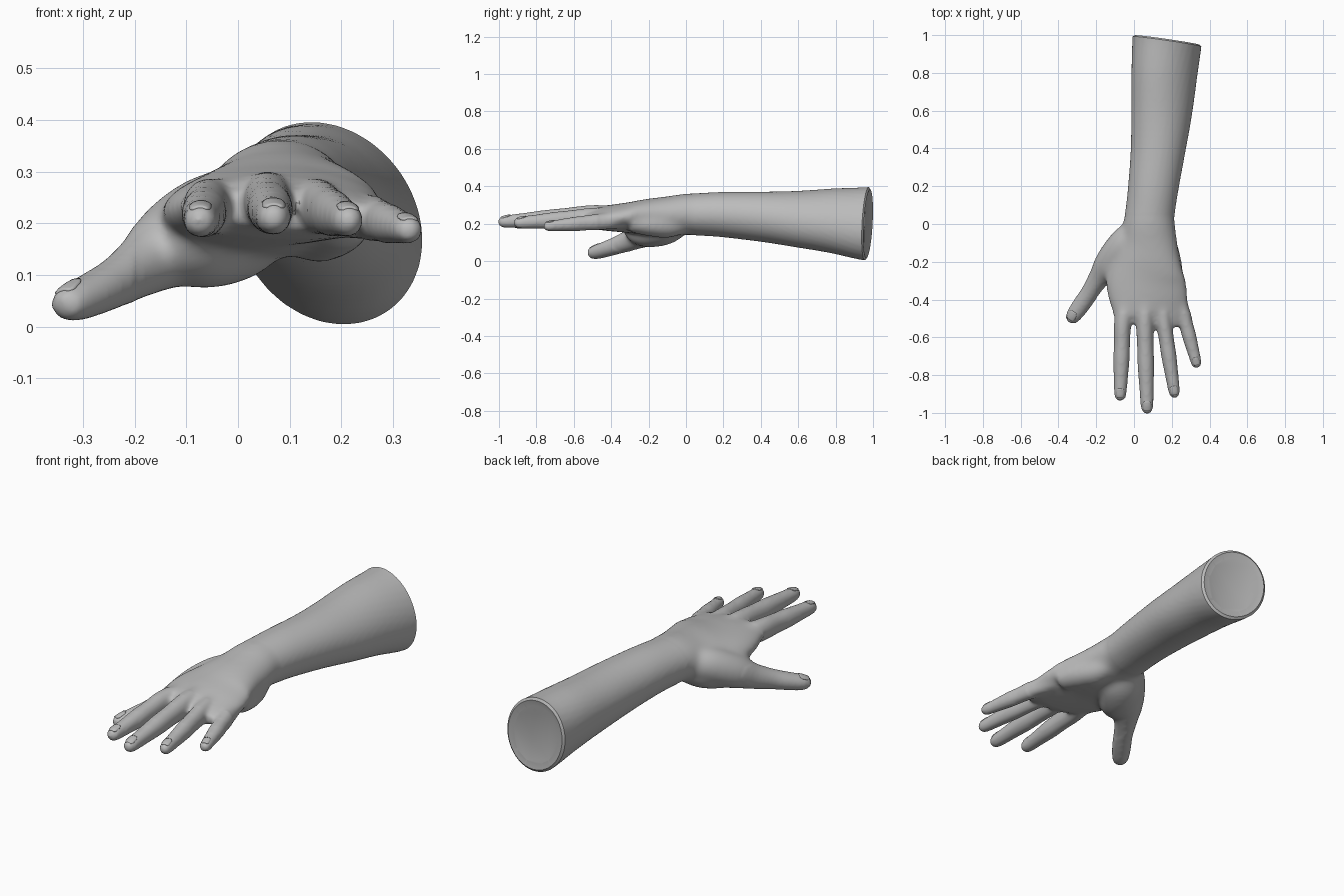
import bpy, bmesh, math
from mathutils import Vector
from mathutils.bvhtree import BVHTree

if "Cube" in bpy.data.objects:
    bpy.data.objects.remove(bpy.data.objects["Cube"])

skin = bpy.data.materials.new("plain grey")
skin.diffuse_color = (0.5, 0.5, 0.5, 1)
skin.use_nodes = True
skin.node_tree.nodes["Principled BSDF"].inputs["Base Color"].default_value = skin.diffuse_color
UP = Vector((0, 0, 1))


def resample(rows, steps=5):
    """Smooth curve through rows of (x, y, z, half width, half height, roll)."""
    pts = [rows[0]] + list(rows) + [rows[-1]]
    out = []
    for i in range(1, len(pts) - 2):
        for s in range(steps):
            t = s / steps
            out.append([0.5 * (2 * b + (c - a) * t + (2 * a - 5 * b + 4 * c - d) * t * t
                               + (3 * b - a - 3 * c + d) * t ** 3)
                        for a, b, c, d in zip(*pts[i - 1:i + 3])])
    return out + [list(rows[-1])]


def loft(bm, rows, sides=32):
    """Closed oval tube along a path of sections."""
    rows = resample([tuple(r) + (0,) * (6 - len(r)) for r in rows])
    rings = []
    for i, (x, y, z, rx, rz, roll) in enumerate(rows):
        a, b = rows[max(i - 1, 0)], rows[min(i + 1, len(rows) - 1)]
        tan = (Vector(b[:3]) - Vector(a[:3])).normalized()
        side = tan.cross(UP).normalized()
        top = side.cross(tan)
        r = math.radians(roll)
        u = side * math.cos(r) + top * math.sin(r)
        v = top * math.cos(r) - side * math.sin(r)
        rx, rz = max(rx, 0.004), max(rz, 0.004)
        ring = []
        for k in range(sides):
            ang = 2 * math.pi * k / sides
            ring.append(bm.verts.new(Vector((x, y, z)) + u * rx * math.cos(ang) + v * rz * math.sin(ang)))
        rings.append(ring)
    for p, q in zip(rings, rings[1:]):
        for k in range(sides):
            n = (k + 1) % sides
            bm.faces.new((p[k], p[n], q[n], q[k]))
    bm.faces.new(rings[0][::-1])
    bm.faces.new(rings[-1])


def finger(bm, root, base, tip, w, h):
    """Tapered finger from a root inside the hand to a rounded tip."""
    root, base, tip = Vector(root), Vector(base), Vector(tip)
    rows = [(*root, w * 0.8, h * 0.7), (*root.lerp(base, 0.6), w * 1.08, h * 0.96)]
    for t, kw, kh in ((0, 1, 0.98), (0.25, 0.93, 0.88), (0.45, 0.94, 0.84), (0.7, 0.82, 0.7),
                      (0.9, 0.72, 0.6), (0.97, 0.55, 0.46), (1, 0.2, 0.2)):
        rows.append((*base.lerp(tip, t), w * kw, h * kh))
    loft(bm, rows)


def add_object(name, bm):
    bmesh.ops.recalc_face_normals(bm, faces=bm.faces)
    me = bpy.data.meshes.new(name)
    bm.to_mesh(me)
    bm.free()
    me.materials.append(skin)
    ob = bpy.data.objects.new(name, me)
    bpy.context.collection.objects.link(ob)
    return ob


def smooth(ob, angle):
    bpy.ops.object.select_all(action='DESELECT')
    ob.select_set(True)
    bpy.context.view_layer.objects.active = ob
    bpy.ops.object.shade_smooth_by_angle(angle=math.radians(angle))


body = bmesh.new()
# forearm, wrist and palm
loft(body, [
    (0.18, 1.08, 0.2, 0.216, 0.178, 57), (0.175, 0.97, 0.2, 0.208, 0.172, 55),
    (0.161, 0.8, 0.215, 0.189, 0.16, 45), (0.147, 0.6, 0.225, 0.167, 0.146, 30),
    (0.128, 0.4, 0.238, 0.146, 0.133, 12), (0.103, 0.2, 0.249, 0.134, 0.121, 3),
    (0.085, 0.06, 0.25, 0.131, 0.113), (0.08, 0.0, 0.25, 0.138, 0.11, -2),
    (0.075, -0.1, 0.239, 0.157, 0.106, -6), (0.066, -0.2, 0.235, 0.186, 0.097, -6),
    (0.062, -0.3, 0.233, 0.212, 0.082, -4), (0.08, -0.4, 0.23, 0.207, 0.071, 0),
    (0.092, -0.48, 0.226, 0.193, 0.057, 3), (0.09, -0.535, 0.224, 0.16, 0.036, 3)])

# four fingers
finger(body, (-0.01, -0.27, 0.235), (-0.06, -0.53, 0.231), (-0.074, -0.936, 0.203), 0.046, 0.056)
finger(body, (0.06, -0.27, 0.25), (0.057, -0.53, 0.242), (0.07, -1.005, 0.208), 0.047, 0.057)
finger(body, (0.13, -0.27, 0.245), (0.158, -0.52, 0.231), (0.218, -0.921, 0.203), 0.043, 0.054)
finger(body, (0.18, -0.25, 0.225), (0.257, -0.46, 0.21), (0.337, -0.762, 0.185), 0.04, 0.046)

# thumb
loft(body, [
    (0.03, -0.02, 0.235, 0.07, 0.07), (-0.05, -0.1, 0.212, 0.082, 0.086),
    (-0.122, -0.2, 0.163, 0.083, 0.084), (-0.184, -0.285, 0.118, 0.058, 0.062),
    (-0.232, -0.36, 0.088, 0.048, 0.049), (-0.277, -0.425, 0.065, 0.047, 0.043),
    (-0.316, -0.48, 0.048, 0.042, 0.038), (-0.335, -0.51, 0.041, 0.031, 0.028),
    (-0.341, -0.52, 0.038, 0.012, 0.012)])

# web of skin between thumb and palm
loft(body, [
    (0.0, -0.06, 0.25, 0.06, 0.06), (-0.07, -0.14, 0.222, 0.07, 0.06),
    (-0.115, -0.22, 0.195, 0.07, 0.052), (-0.12, -0.28, 0.18, 0.045, 0.04)])

# ball of the thumb and heel of the palm
loft(body, [
    (0.05, -0.01, 0.2, 0.06, 0.05), (-0.005, -0.1, 0.17, 0.1, 0.078),
    (-0.07, -0.2, 0.146, 0.095, 0.073), (-0.095, -0.27, 0.155, 0.07, 0.058),
    (-0.1, -0.32, 0.185, 0.035, 0.03)])
loft(body, [
    (0.13, 0.01, 0.21, 0.05, 0.05), (0.15, -0.09, 0.195, 0.07, 0.07),
    (0.18, -0.19, 0.195, 0.07, 0.063), (0.205, -0.3, 0.205, 0.06, 0.05)])

# melt the parts into one skin
raw = add_object("arm_blockout", body)
remesh = raw.modifiers.new("union", 'REMESH')
remesh.mode = 'VOXEL'
remesh.voxel_size = 0.009
soft = raw.modifiers.new("soften", 'SMOOTH')
soft.factor = 0.5
soft.iterations = 9
dg = bpy.context.evaluated_depsgraph_get()
bm = bmesh.new()
bm.from_mesh(bpy.data.meshes.new_from_object(raw.evaluated_get(dg)))
bpy.data.objects.remove(raw)

# soften the creases of the hand further, leaving the fingertips alone
hand = [v for v in bm.verts if -0.47 < v.co.y < 0.05 and v.co.x > -0.2]
for _ in range(14):
    bmesh.ops.smooth_vert(bm, verts=hand, factor=0.5, use_axis_x=True, use_axis_y=True, use_axis_z=True)

# slanted cut at the elbow end, closed with a bevelled, shallow dished cap
cut = bmesh.ops.bisect_plane(bm, geom=bm.verts[:] + bm.edges[:] + bm.faces[:],
                             plane_co=(0.175, 0.966, 0.2), plane_no=(0.14, 1, -0.03), clear_outer=True)
rim = [e for e in cut['geom_cut'] if isinstance(e, bmesh.types.BMEdge)]
cap = bmesh.ops.edgeloop_fill(bm, edges=rim)['faces']
bmesh.ops.recalc_face_normals(bm, faces=bm.faces)
bmesh.ops.inset_region(bm, faces=cap, thickness=0.012, depth=0.008)
bmesh.ops.inset_region(bm, faces=cap, thickness=0.03, depth=-0.006)
arm = add_object("arm_and_hand", bm)
smooth(arm, 40)

tree = BVHTree.FromPolygons([v.co for v in arm.data.vertices], [p.vertices[:] for p in arm.data.polygons])


def nail(name, tip, direction, half_w, length, lean=(0, 0, 1)):
    """Thin rounded plate that follows the skin near a fingertip."""
    d = Vector(direction).normalized()
    lean = Vector(lean).normalized()
    s = d.cross(lean).normalized()
    bm = bmesh.new()
    n = 8
    grid = []
    for j in range(n + 1):
        v = j / n
        w = half_w * (1 - 0.35 * abs(2 * v - 1) ** 4)
        row = []
        for i in range(n + 1):
            u = 2 * i / n - 1
            p = Vector(tip) - d * (0.008 + length * v) + s * u * w
            hit, nor, _, _ = tree.ray_cast(p + lean * 0.2, -lean)
            row.append(bm.verts.new(hit + nor * 0.003) if hit else None)
        grid.append(row)
    for j in range(n):
        for i in range(n):
            q = (grid[j][i], grid[j][i + 1], grid[j + 1][i + 1], grid[j + 1][i])
            if all(q) and max((a.co - b.co).length for a in q for b in q) < 0.03:
                bm.faces.new(q)
    bmesh.ops.delete(bm, geom=[v for v in bm.verts if not v.link_faces], context='VERTS')
    ob = add_object(name, bm)
    if ob.data.polygons and sum(p.normal.z for p in ob.data.polygons) < 0:
        ob.data.flip_normals()
    thick = ob.modifiers.new("thickness", 'SOLIDIFY')
    thick.thickness = 0.006
    thick.offset = -1
    smooth(ob, 40)


# nails
nail("index_nail", (-0.074, -0.928, 0.2), (-0.04, -1, 0), 0.02, 0.048)
nail("middle_nail", (0.07, -0.997, 0.2), (0.03, -1, 0), 0.021, 0.05)
nail("ring_nail", (0.217, -0.912, 0.2), (0.15, -1, 0), 0.019, 0.046)
nail("little_nail", (0.335, -0.754, 0.18), (0.26, -1, 0), 0.017, 0.04)
nail("thumb_nail", (-0.337, -0.514, 0.04), (-0.5, -0.85, -0.15), 0.022, 0.05, (-0.25, 0, 1))
